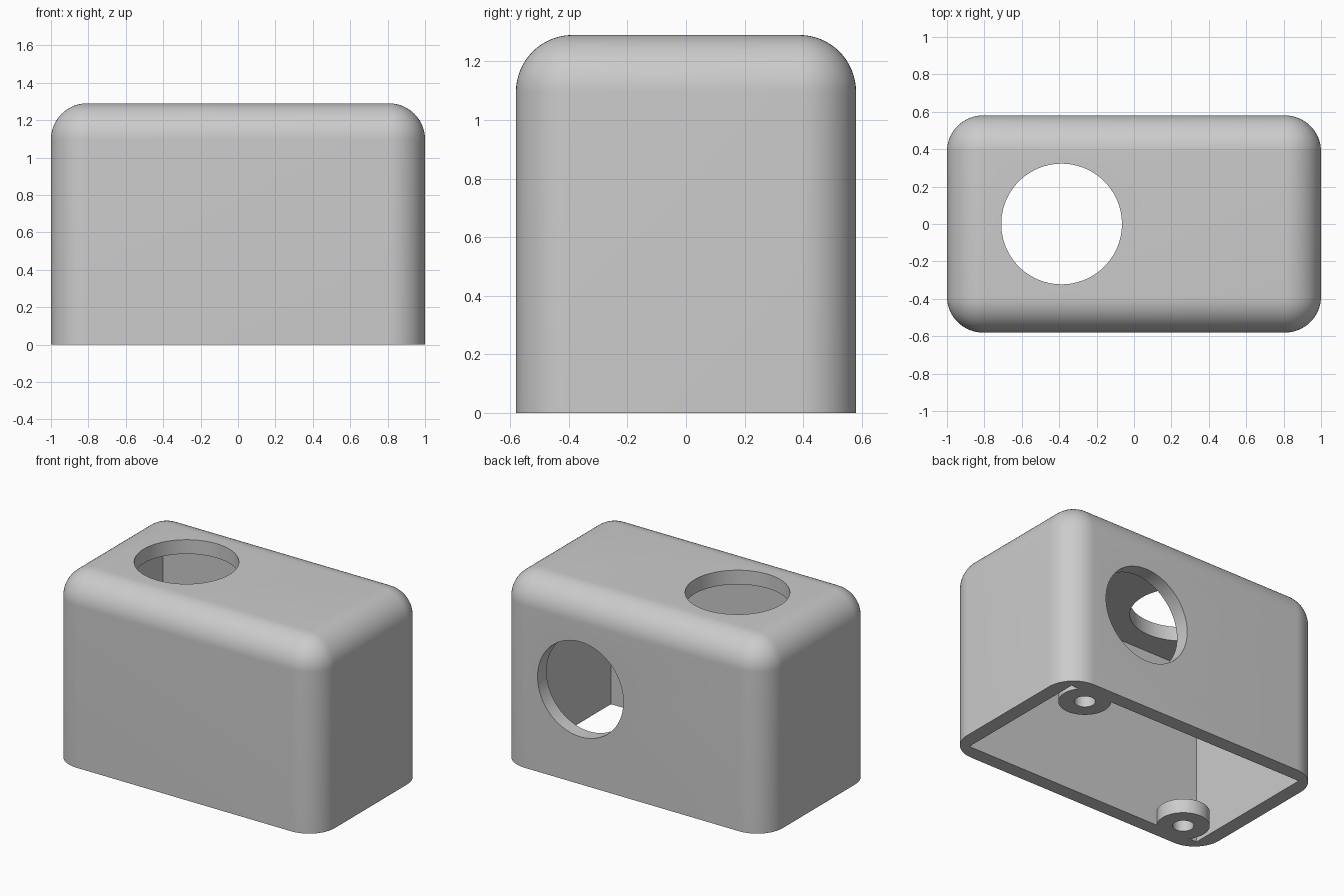
import bpy, bmesh, math
from mathutils import Matrix

if "Cube" in bpy.data.objects:
    bpy.data.objects.remove(bpy.data.objects["Cube"], do_unlink=True)

U = 2 / 62                      # one design unit
LENGTH, DEPTH, HEIGHT = 62 * U, 36 * U, 40 * U
WALL, CORNER = 3 * U, 6 * U

grey = bpy.data.materials.new("light_grey")
grey.use_nodes = True
colour = (0.6, 0.6, 0.6, 1)
grey.diffuse_color = colour
grey.node_tree.nodes["Principled BSDF"].inputs["Base Color"].default_value = colour


def finish(name, bm):
    mesh = bpy.data.meshes.new(name)
    bm.to_mesh(mesh)
    bm.free()
    mesh.materials.append(grey)
    obj = bpy.data.objects.new(name, mesh)
    bpy.context.collection.objects.link(obj)
    return obj


def box(name, size, centre, radius=0):
    bm = bmesh.new()
    bmesh.ops.create_cube(bm, size=1)
    bmesh.ops.scale(bm, vec=size, verts=bm.verts)
    bmesh.ops.translate(bm, vec=centre, verts=bm.verts)
    if radius:
        # round everything except the open bottom rim
        edges = [e for e in bm.edges if max(v.co.z for v in e.verts) > 0.1]
        bmesh.ops.bevel(bm, geom=edges, offset=radius, segments=16,
                        profile=0.5, affect='EDGES', clamp_overlap=True)
    return finish(name, bm)


def cylinder(name, radius, length, centre, axis='Z'):
    bm = bmesh.new()
    turn = Matrix.Rotation(math.pi / 2, 4, 'X') if axis == 'Y' else Matrix()
    bmesh.ops.create_cone(bm, cap_ends=True, segments=96, radius1=radius,
                          radius2=radius, depth=length,
                          matrix=Matrix.Translation(centre) @ turn)
    return finish(name, bm)


def combine(target, tool, operation):
    tool.hide_render = True
    mod = target.modifiers.new(operation.lower(), 'BOOLEAN')
    mod.operation, mod.solver, mod.object = operation, 'EXACT', tool
    bpy.context.view_layer.update()
    graph = bpy.context.evaluated_depsgraph_get()
    mesh = bpy.data.meshes.new_from_object(target.evaluated_get(graph))
    target.modifiers.clear()
    target.data = mesh
    bpy.data.objects.remove(tool, do_unlink=True)


# Rounded shell, hollow and open underneath
cover = box("cover", (LENGTH, DEPTH, HEIGHT), (0, 0, HEIGHT / 2), CORNER)
inner_height = HEIGHT - WALL + 0.2
cavity = box("cavity", (LENGTH - 2 * WALL, DEPTH - 2 * WALL, inner_height),
             (0, 0, inner_height / 2 - 0.2))
combine(cover, cavity, 'DIFFERENCE')

# Round openings in the top and the back wall
combine(cover, cylinder("top_opening", 10 * U, 0.4, (-12 * U, 0, HEIGHT)), 'DIFFERENCE')
combine(cover, cylinder("back_opening", 10 * U, 0.4, (12 * U, DEPTH / 2, HEIGHT / 2), 'Y'),
        'DIFFERENCE')

# Drilled screw bosses in two opposite bottom corners
for side in (1, -1):
    x, y = side * 22.2 * U, side * 12 * U
    combine(cover, cylinder("boss", 5 * U, WALL, (x, y, WALL / 2)), 'UNION')
    combine(cover, cylinder("screw_hole", 2 * U, 0.4, (x, y, 0)), 'DIFFERENCE')

bpy.ops.object.select_all(action='DESELECT')
cover.select_set(True)
bpy.context.view_layer.objects.active = cover
bpy.ops.object.shade_smooth_by_angle(angle=math.radians(30))
